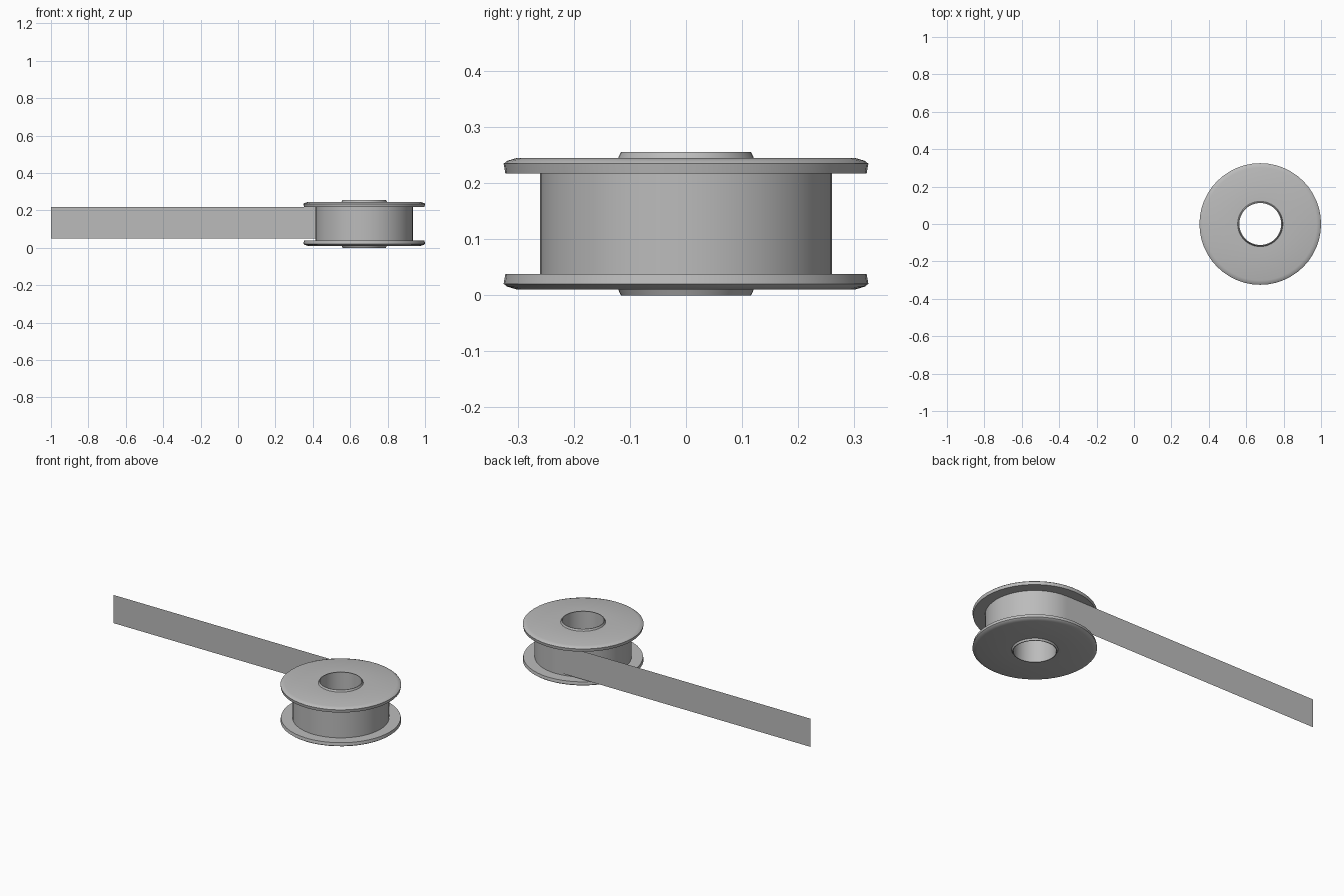
import bpy, bmesh, math

if "Cube" in bpy.data.objects:
    bpy.data.objects.remove(bpy.data.objects["Cube"])

CX = 0.675      # spool axis position
MID = 0.1275    # spool mid height
SEG = 48

grey = bpy.data.materials.new("plain grey")
grey.diffuse_color = (0.5, 0.5, 0.5, 1)
grey.use_nodes = True
grey.node_tree.nodes["Principled BSDF"].inputs["Base Color"].default_value = grey.diffuse_color


def finish(name, bm, angle=35):
    bmesh.ops.remove_doubles(bm, verts=bm.verts, dist=1e-5)
    me = bpy.data.meshes.new(name)
    bm.to_mesh(me)
    bm.free()
    me.materials.append(grey)
    ob = bpy.data.objects.new(name, me)
    bpy.context.collection.objects.link(ob)
    bpy.ops.object.select_all(action='DESELECT')
    ob.select_set(True)
    bpy.context.view_layer.objects.active = ob
    bpy.ops.object.shade_smooth_by_angle(angle=math.radians(angle))
    return ob


def lathe(name, profile, closed):
    """Spin an (r, z) profile around the spool axis."""
    bm = bmesh.new()
    verts = [bm.verts.new((CX + r, 0, z)) for r, z in profile]
    pairs = list(zip(verts, verts[1:]))
    if closed:
        pairs.append((verts[-1], verts[0]))
    edges = [bm.edges.new(p) for p in pairs]
    bmesh.ops.spin(bm, geom=verts + edges, cent=(CX, 0, 0), axis=(0, 0, 1),
                   angle=math.tau, steps=SEG, use_duplicate=False)
    bmesh.ops.remove_doubles(bm, verts=bm.verts, dist=1e-5)
    bmesh.ops.recalc_face_normals(bm, faces=bm.faces)
    return finish(name, bm)


# Spool: bore, hub lips and rounded flanges, lower half mirrored from upper
upper = [(0.112, 0.1275), (0.112, 0.1275), (0.260, 0.0895), (0.322, 0.0895),
         (0.325, 0.107), (0.319, 0.112), (0.302, 0.117), (0.121, 0.117),
         (0.116, 0.1275)]
half = upper[2:] + [upper[0]]
lower = [(r, -h) for r, h in reversed(half)]
lathe("spool", [(r, MID + h) for r, h in half + lower], True)

# Wound tape: the cylinder between the flanges
lathe("wound_tape", [(0.2605, MID - 0.0895), (0.2605, MID + 0.0895)], False)

# Loose tape: flat strip leaving the roll along its back tangent
bm = bmesh.new()
corners = [(-1, 0.05), (-1, 0.217), (CX, 0.217), (CX, 0.05)]
bm.faces.new([bm.verts.new((x, 0.261, z)) for x, z in corners])
finish("loose_tape", bm)
